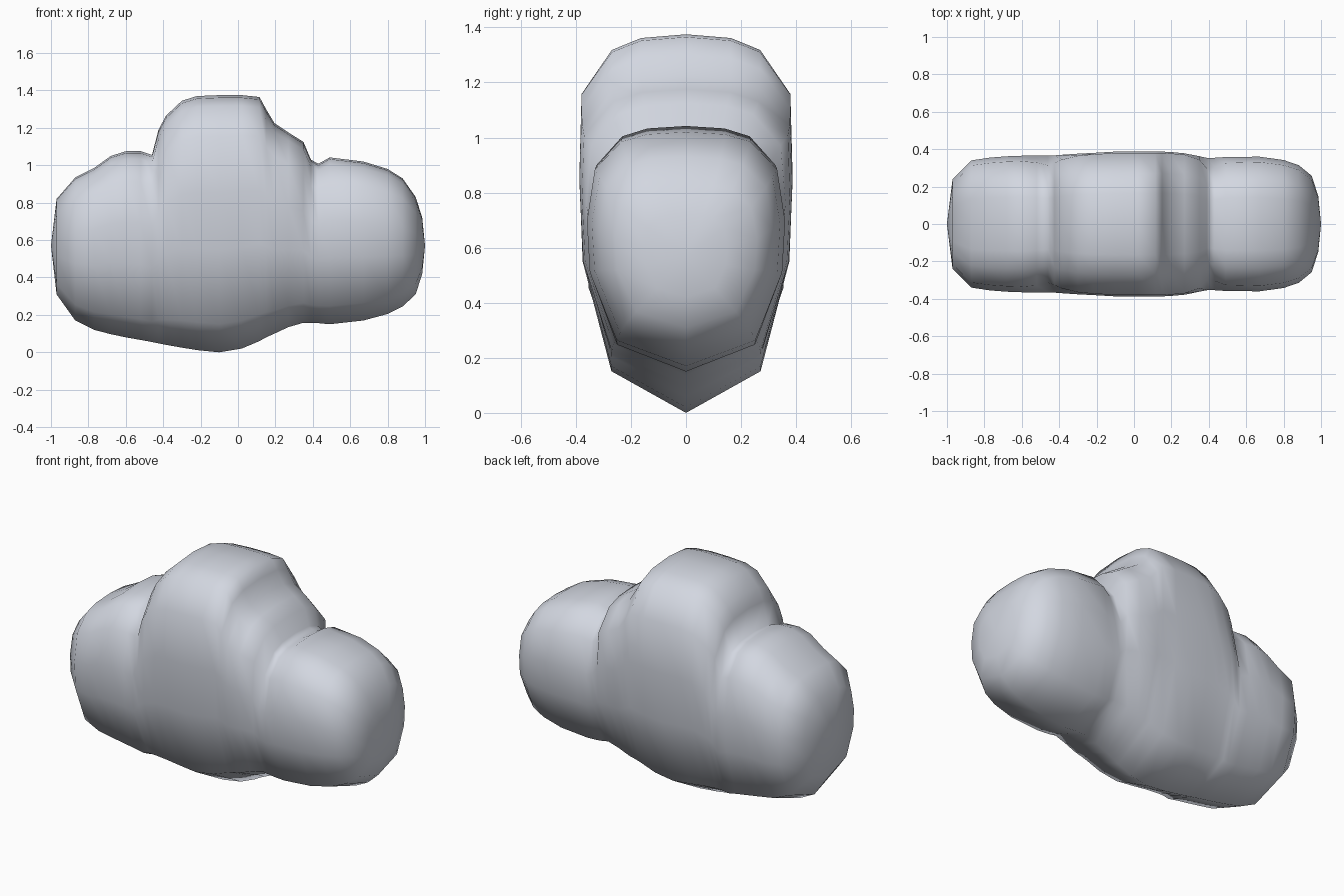
import bpy, bmesh

# Cross-sections along the cloud: x, bottom z, top z, half width, shoulder factor
SECTIONS = [
    (-0.97, 0.31, 0.82, 0.24, 0.90),
    (-0.87, 0.17, 0.935, 0.34, 0.92),
    (-0.77, 0.12, 0.985, 0.355, 0.92),
    (-0.68, 0.097, 1.05, 0.362, 0.92),
    (-0.60, 0.08, 1.075, 0.365, 0.92),
    (-0.52, 0.066, 1.075, 0.365, 0.90),
    (-0.46, 0.055, 1.055, 0.365, 0.86),
    (-0.425, 0.048, 1.19, 0.367, 0.89),
    (-0.385, 0.04, 1.265, 0.37, 0.93),
    (-0.30, 0.025, 1.345, 0.376, 0.97),
    (-0.22, 0.012, 1.37, 0.38, 0.98),
    (-0.10, 0.0, 1.375, 0.387, 0.98),
    (0.02, 0.02, 1.375, 0.387, 0.98),
    (0.115, 0.06, 1.365, 0.387, 0.98),
    (0.15, 0.08, 1.30, 0.387, 0.98),
    (0.195, 0.10, 1.225, 0.385, 0.98),
    (0.27, 0.135, 1.175, 0.378, 0.98),
    (0.35, 0.158, 1.125, 0.362, 0.95),
    (0.39, 0.158, 1.03, 0.354, 0.84),
    (0.43, 0.156, 1.008, 0.354, 0.86),
    (0.49, 0.15, 1.042, 0.358, 0.91),
    (0.67, 0.17, 1.02, 0.36, 0.92),
    (0.80, 0.205, 0.98, 0.342, 0.92),
    (0.88, 0.245, 0.93, 0.315, 0.92),
    (0.95, 0.31, 0.83, 0.258, 0.92),
    (0.985, 0.42, 0.72, 0.15, 0.92),
]
# Half outline of a section: width fraction, height fraction
PROFILE = [(0.70, 0.11), (0.97, 0.40), (1.0, 0.62), (1.0, 0.84), (0.71, 0.958), (0.43, 0.99)]


def ring(bm, x, bottom, top, width, shoulder):
    """One closed cross-section with a keel below and a rounded crown."""
    h = top - bottom
    half = [(f * width * (shoulder if t > 0.8 else 1), bottom + t * h) for f, t in PROFILE]
    pts = [(0, bottom)] + half + [(0, top)] + [(-y, z) for y, z in reversed(half)]
    return [bm.verts.new((x, y, z)) for y, z in pts]


# Cloud body: lofted skin closed by a pointed fan at each end
bm = bmesh.new()
rings = [ring(bm, *s) for s in SECTIONS]
n = len(rings[0])
for a, b in zip(rings, rings[1:]):
    for i in range(n):
        j = (i + 1) % n
        bm.faces.new((a[i], a[j], b[j], b[i]))
for loop, x in ((rings[0], -1.0), (rings[-1], 1.0)):
    tip = bm.verts.new((x, 0, 0.57))
    for i in range(n):
        bm.faces.new((loop[i], loop[(i + 1) % n], tip))
bmesh.ops.recalc_face_normals(bm, faces=bm.faces)
for f in bm.faces:
    f.smooth = True

mesh = bpy.data.meshes.new("cloud_body")
bm.to_mesh(mesh)
bm.free()
cloud = bpy.data.objects.new("cloud_body", mesh)
bpy.context.collection.objects.link(cloud)

# Pale blue-grey cloud colour
mat = bpy.data.materials.new("pale cloud grey")
mat.diffuse_color = (0.65, 0.68, 0.75, 1)
mesh.materials.append(mat)
